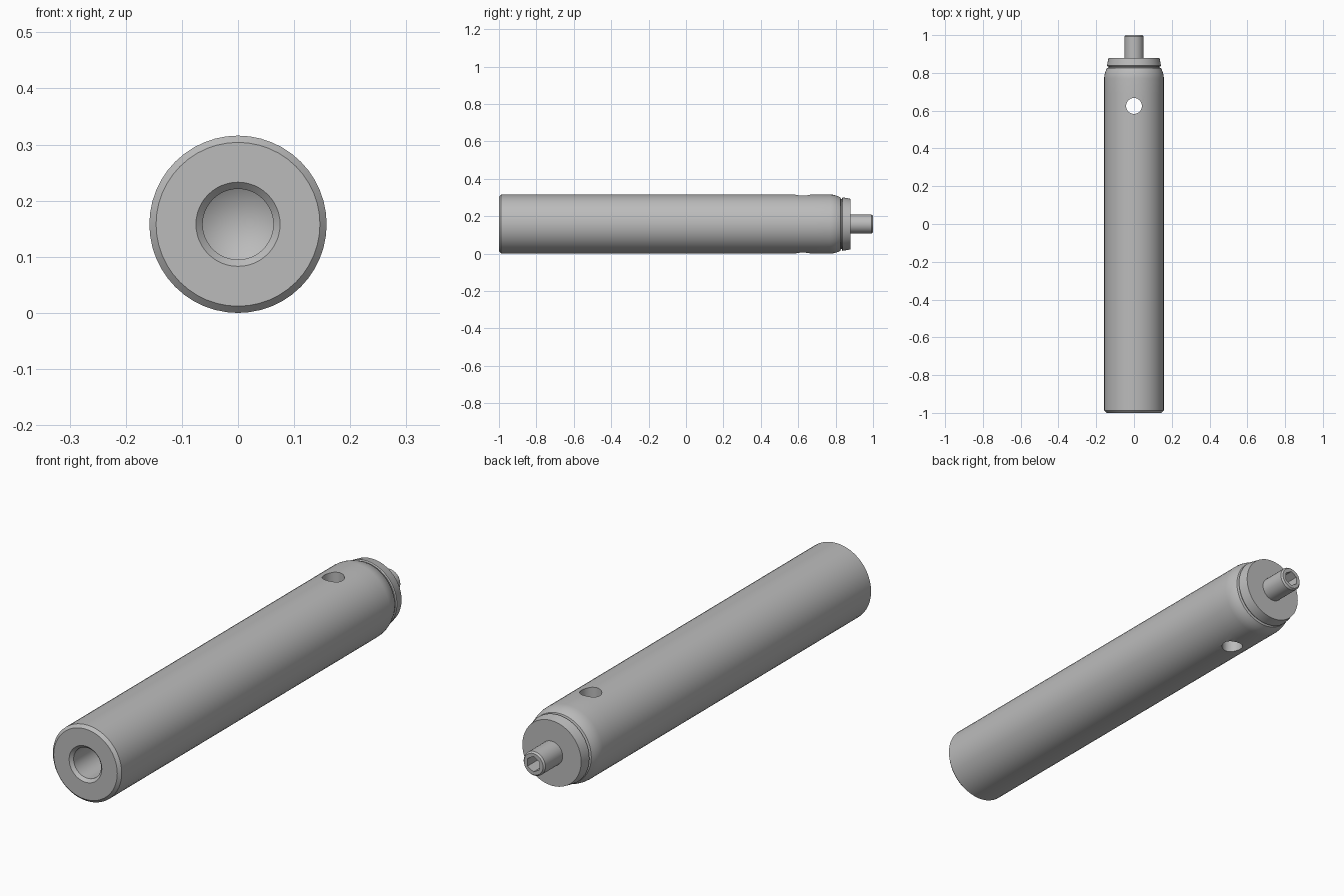
import bpy, bmesh, math
from mathutils import Matrix

if "Cube" in bpy.data.objects:
    bpy.data.objects.remove(bpy.data.objects["Cube"], do_unlink=True)

R = 0.158  # body radius, also the height of its axis

steel = bpy.data.materials.new("plain_grey")
steel.use_nodes = True
grey = (0.5, 0.5, 0.5, 1)
steel.diffuse_color = grey
steel.node_tree.nodes["Principled BSDF"].inputs["Base Color"].default_value = grey


def add_object(name, bm):
    bmesh.ops.recalc_face_normals(bm, faces=bm.faces)
    mesh = bpy.data.meshes.new(name)
    bm.to_mesh(mesh)
    bm.free()
    mesh.materials.append(steel)
    obj = bpy.data.objects.new(name, mesh)
    bpy.context.collection.objects.link(obj)
    return obj


def lathe(name, profile, sides=48):
    """Turn (radius, y) points about the long axis."""
    bm = bmesh.new()
    verts = [bm.verts.new((r, y, R)) for r, y in profile]
    edges = [bm.edges.new(pair) for pair in zip(verts, verts[1:])]
    bmesh.ops.spin(bm, geom=verts + edges, cent=(0, 0, R), axis=(0, 1, 0),
                   angle=math.tau, steps=sides, use_duplicate=False)
    bmesh.ops.remove_doubles(bm, verts=bm.verts, dist=0.0001)
    return add_object(name, bm)


def cutter(name, radius, depth, sides, matrix):
    bm = bmesh.new()
    bmesh.ops.create_cone(bm, cap_ends=True, segments=sides, radius1=radius,
                          radius2=radius, depth=depth, matrix=matrix)
    obj = add_object(name, bm)
    obj.hide_render = True
    return obj


def select(obj):
    bpy.ops.object.select_all(action='DESELECT')
    obj.select_set(True)
    bpy.context.view_layer.objects.active = obj


def cut(obj, tool):
    mod = obj.modifiers.new("cut", 'BOOLEAN')
    mod.operation = 'DIFFERENCE'
    mod.solver = 'EXACT'
    mod.object = tool
    select(obj)
    bpy.ops.object.modifier_apply(modifier=mod.name)
    bpy.data.objects.remove(tool, do_unlink=True)


# Body: conical blind bore, chamfered front, rounded shoulder, neck groove
bore = [(0, -0.46), (0.063, -0.5), (0.063, -0.988), (0.075, -1)]
outside = [(0.146, -1), (R, -0.988), (R, 0.56), (R, 0.69)]
shoulder = [(R - 0.015 * t * t, 0.77 + 0.055 * t) for t in (0, 0.25, 0.5, 0.75, 1)]
neck = [(0.134, 0.828), (0.134, 0.85), (0, 0.85)]
body = lathe("body", bore + outside + shoulder + neck)

# Cross hole, straight through from top to bottom
cut(body, cutter("cross_hole_cutter", 0.042, 1, 32,
                 Matrix.Translation((0, 0.625, R))))

# Tapered end cap
cap = lathe("end_cap", [(0, 0.834), (0.139, 0.834), (0.143, 0.838),
                        (0.135, 0.88), (0, 0.88)])

# Pin with a hexagonal socket in its end
pin = lathe("end_pin", [(0, 0.87), (0.05, 0.87), (0.05, 0.993),
                        (0.044, 1), (0, 1)], 32)
cut(pin, cutter("hex_socket_cutter", 0.032, 0.14, 6,
                Matrix.Translation((0, 1, R)) @ Matrix.Rotation(math.pi / 2, 4, 'X')))

for part in (body, cap, pin):
    select(part)
    bpy.ops.object.shade_smooth_by_angle(angle=math.radians(30))
